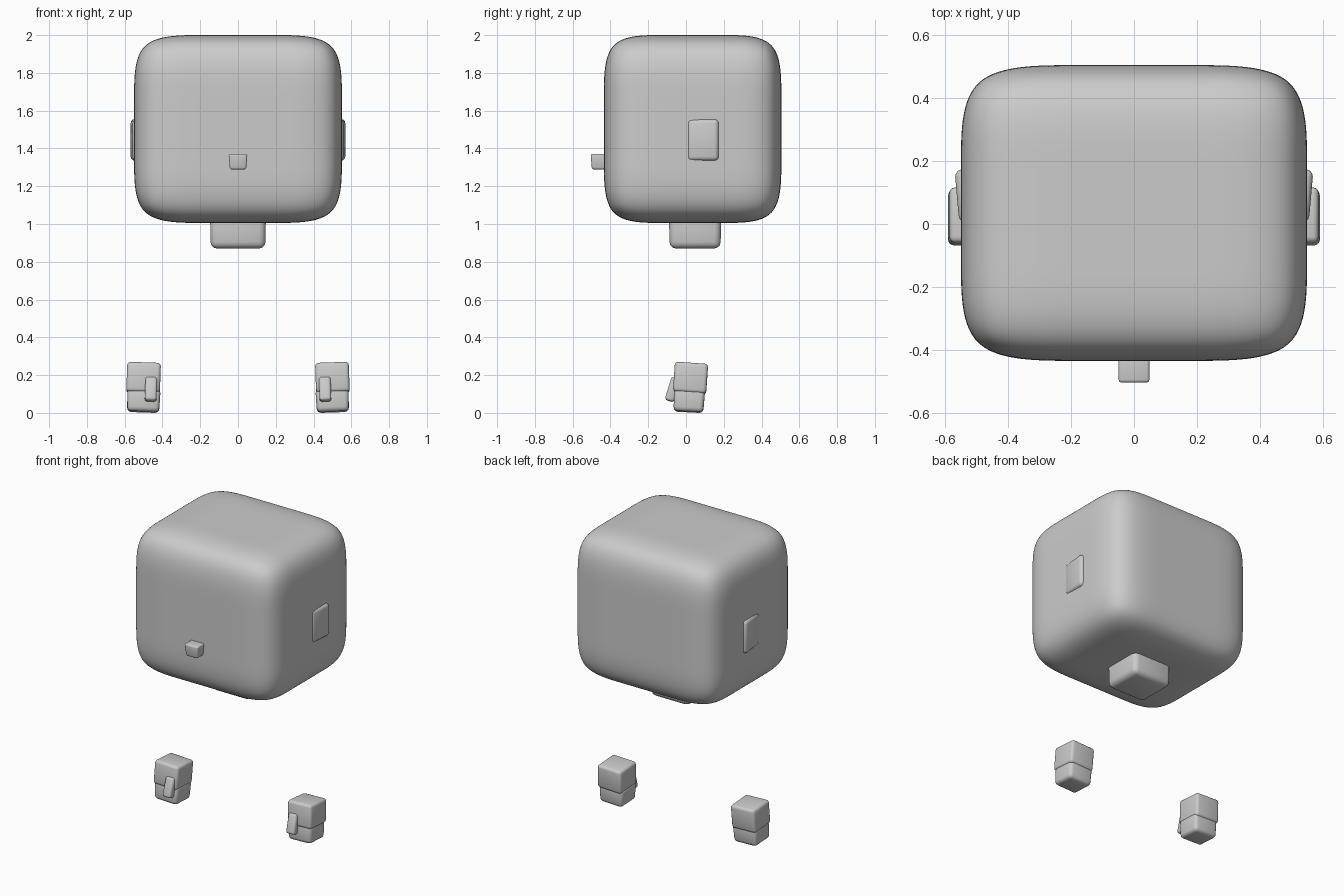
import bpy, bmesh
from math import radians
from mathutils import Matrix, Euler

cube = bpy.data.objects.get("Cube")
if cube:
    bpy.data.objects.remove(cube, do_unlink=True)

grey = bpy.data.materials.new("plain grey")
grey.use_nodes = True
colour = (0.6, 0.6, 0.6, 1)
grey.diffuse_color = colour
grey.node_tree.nodes["Principled BSDF"].inputs["Base Color"].default_value = colour


def box(name, centre, size, bevel=0.0, taper=1.0, tilt=(0, 0, 0), cuts=0):
    """Box with softened edges; taper scales the underside."""
    bm = bmesh.new()
    bmesh.ops.create_cube(bm, size=1)
    for v in bm.verts:
        if v.co.z < 0:
            v.co.x *= taper
            v.co.y *= taper
    if cuts:
        bmesh.ops.subdivide_edges(bm, edges=bm.edges[:], cuts=cuts, use_grid_fill=True)
    bmesh.ops.transform(bm, matrix=Matrix.Diagonal((*size, 1)), verts=bm.verts)
    mesh = bpy.data.meshes.new(name)
    bm.to_mesh(mesh)
    bm.free()
    mesh.materials.append(grey)
    mesh.shade_smooth()
    obj = bpy.data.objects.new(name, mesh)
    obj.location = centre
    obj.rotation_euler = Euler([radians(a) for a in tilt])
    bpy.context.collection.objects.link(obj)
    if bevel:
        mod = obj.modifiers.new("soft edges", "BEVEL")
        mod.width = bevel
        mod.segments = 3
    return obj


# Head: a gridded block smoothed into a rounded cube
head = box("head", (0, 0.035, 1.503), (1.1, 0.94, 0.995), cuts=2)
smooth = head.modifiers.new("rounding", "SUBSURF")
smooth.levels = smooth.render_levels = 4

box("neck", (0, 0.048, 0.97), (0.296, 0.276, 0.2), 0.035, 0.98)
box("nose", (0, -0.455, 1.33), (0.1, 0.1, 0.082), 0.01, 0.86)

# Ears and hands, one of each per side
for side, s in (("left", 1), ("right", -1)):
    box(side + "_ear", (s * 0.538, 0.09, 1.445), (0.05, 0.168, 0.22), 0.022, tilt=(0, 0, -s * 5))
    box(side + "_palm", (s * 0.5, 0.024, 0.184), (0.178, 0.176, 0.158), 0.018, tilt=(-4, -s * 2, 0))
    box(side + "_fingers", (s * 0.5, 0.016, 0.066), (0.176, 0.164, 0.122), 0.022, 0.96, tilt=(-3, -s * 2, 0))
    box(side + "_thumb", (s * 0.461, -0.07, 0.125), (0.062, 0.05, 0.13), 0.014, tilt=(-17, -s * 2, 0))
